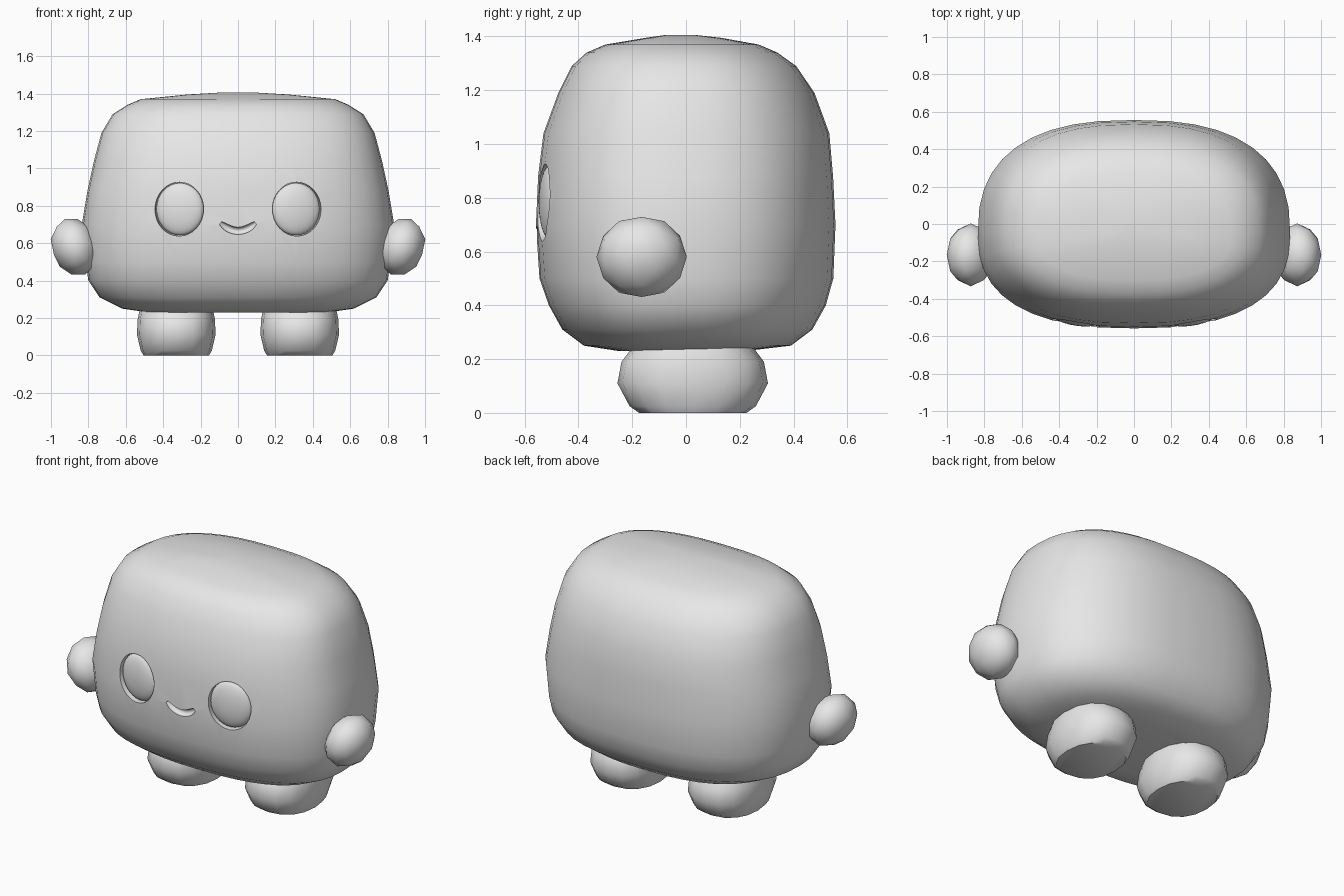
import bpy
import bmesh
import math
from mathutils import Matrix

cube = bpy.data.objects.get("Cube")
if cube:
    bpy.data.objects.remove(cube, do_unlink=True)

# One plain clay colour
clay = bpy.data.materials.new("light_grey")
clay.use_nodes = True
clay.diffuse_color = (0.8, 0.8, 0.8, 1)
clay.node_tree.nodes["Principled BSDF"].inputs["Base Color"].default_value = (0.8, 0.8, 0.8, 1)


def finish(name, bm):
    bmesh.ops.recalc_face_normals(bm, faces=bm.faces)
    mesh = bpy.data.meshes.new(name)
    bm.to_mesh(mesh)
    bm.free()
    mesh.materials.append(clay)
    obj = bpy.data.objects.new(name, mesh)
    bpy.context.collection.objects.link(obj)
    return obj


def activate(obj):
    bpy.ops.object.select_all(action="DESELECT")
    obj.select_set(True)
    bpy.context.view_layer.objects.active = obj


def smooth(obj, degrees):
    activate(obj)
    bpy.ops.object.shade_smooth_by_angle(angle=math.radians(degrees))


def loft(name, rings):
    """Skin a list of closed point rings and cap both ends."""
    bm = bmesh.new()
    loops = [[bm.verts.new(p) for p in ring] for ring in rings]
    for low, high in zip(loops, loops[1:]):
        for i in range(len(low)):
            j = (i + 1) % len(low)
            bm.faces.new((low[i], low[j], high[j], high[i]))
    bm.faces.new(loops[0])
    bm.faces.new(loops[-1])
    return finish(name, bm)


def rounded_ring(cx, cy, z, half_width, front, back, power, count):
    """Rounded box outline with its own depth in front and behind."""
    ring = []
    for i in range(count):
        a = 2 * math.pi * i / count
        c, s = math.cos(a), math.sin(a)
        x = math.copysign(abs(c) ** (2 / power), c) * half_width
        y = math.copysign(abs(s) ** (2 / power), s) * (back if s > 0 else front)
        ring.append((cx + x, cy + y, z))
    return ring


def cut(target, cutter):
    cutter.hide_render = True
    mod = target.modifiers.new("cut", "BOOLEAN")
    mod.operation = "DIFFERENCE"
    mod.solver = "EXACT"
    mod.object = cutter
    activate(target)
    bpy.ops.object.modifier_apply(modifier=mod.name)
    bpy.data.objects.remove(cutter, do_unlink=True)


# Body profile: height, half width, front y, back y
profile = [
    (0.23, 0.48, -0.25, 0.22), (0.25, 0.62, -0.38, 0.39),
    (0.31, 0.74, -0.46, 0.47), (0.40, 0.80, -0.51, 0.52),
    (0.50, 0.815, -0.545, 0.548), (0.70, 0.835, -0.558, 0.556),
    (0.88, 0.805, -0.55, 0.547), (1.04, 0.77, -0.53, 0.533),
    (1.19, 0.73, -0.475, 0.478), (1.29, 0.67, -0.425, 0.41),
    (1.34, 0.59, -0.37, 0.34), (1.37, 0.52, -0.30, 0.27),
    (1.395, 0.27, -0.15, 0.13), (1.405, 0.10, -0.08, 0.04),
]
MID_Y = -0.05
body = loft("body", [rounded_ring(0, MID_Y, z, w, MID_Y - f, b - MID_Y, 2.5, 40)
                     for z, w, f, b in profile])

# Eyes: shallow oval sockets with a domed lens inside
for side, label in ((1, "left"), (-1, "right")):
    turn = Matrix.Rotation(side * 0.16, 4, "Z")
    place = Matrix.Translation((side * 0.315, -0.535, 0.782)) @ turn
    bm = bmesh.new()
    bmesh.ops.create_cone(bm, cap_ends=True, segments=32, radius1=1, radius2=1, depth=2)
    shape = Matrix.Diagonal((0.132, 0.042, 0.144, 1)) @ Matrix.Rotation(math.pi / 2, 4, "X")
    bm.transform(place @ shape)
    cut(body, finish("socket_cutter", bm))

    bm = bmesh.new()
    bmesh.ops.create_uvsphere(bm, u_segments=32, v_segments=16, radius=1)
    shape = Matrix.Diagonal((0.128, 0.04, 0.14, 1)) @ Matrix.Rotation(math.pi / 2, 4, "X")
    bm.transform(place @ Matrix.Translation((0, 0.032, 0)) @ shape)
    smooth(finish(label + "_eye", bm), 60)

# Mouth: carved smile groove with round ends
smile = []
for i in range(13):
    t = -1 + i / 6
    radius = 0.02 * max(0.25, (1 - abs(t) ** 6)) ** 0.5
    x, z = 0.093 * t, 0.666 + 0.042 * t * t
    tilt = -math.atan(0.9 * t)
    smile.append([(x + radius * math.cos(a) * math.sin(tilt),
                   -0.552 + 1.2 * radius * math.sin(a),
                   z + radius * math.cos(a) * math.cos(tilt))
                  for a in (2 * math.pi * k / 10 for k in range(10))])
cut(body, loft("mouth_cutter", smile))
smooth(body, 50)

# Arms: small tilted pebbles on the flanks
for side, label in ((1, "left"), (-1, "right")):
    bm = bmesh.new()
    bmesh.ops.create_icosphere(bm, subdivisions=2, radius=1)
    shape = Matrix.Rotation(side * 0.35, 4, "Y") @ Matrix.Diagonal((0.125, 0.168, 0.158, 1))
    if side > 0:
        shape = shape @ Matrix.Diagonal((-1, 1, 1, 1))
    bm.transform(Matrix.Translation((side * 0.873, -0.165, 0.58)) @ shape)
    smooth(finish(label + "_arm", bm), 60)

# Legs: stubby rounded feet with flat soles
leg_profile = [(0, 0.175, 0.2), (0.025, 0.19, 0.235), (0.11, 0.21, 0.28),
               (0.19, 0.207, 0.265), (0.25, 0.195, 0.22), (0.34, 0.15, 0.16)]
for side, label in ((1, "left"), (-1, "right")):
    leg = loft(label + "_leg", [rounded_ring(side * 0.33, 0.025, z, w, d, d, 2.3, 16)
                                for z, w, d in leg_profile])
    smooth(leg, 40)
